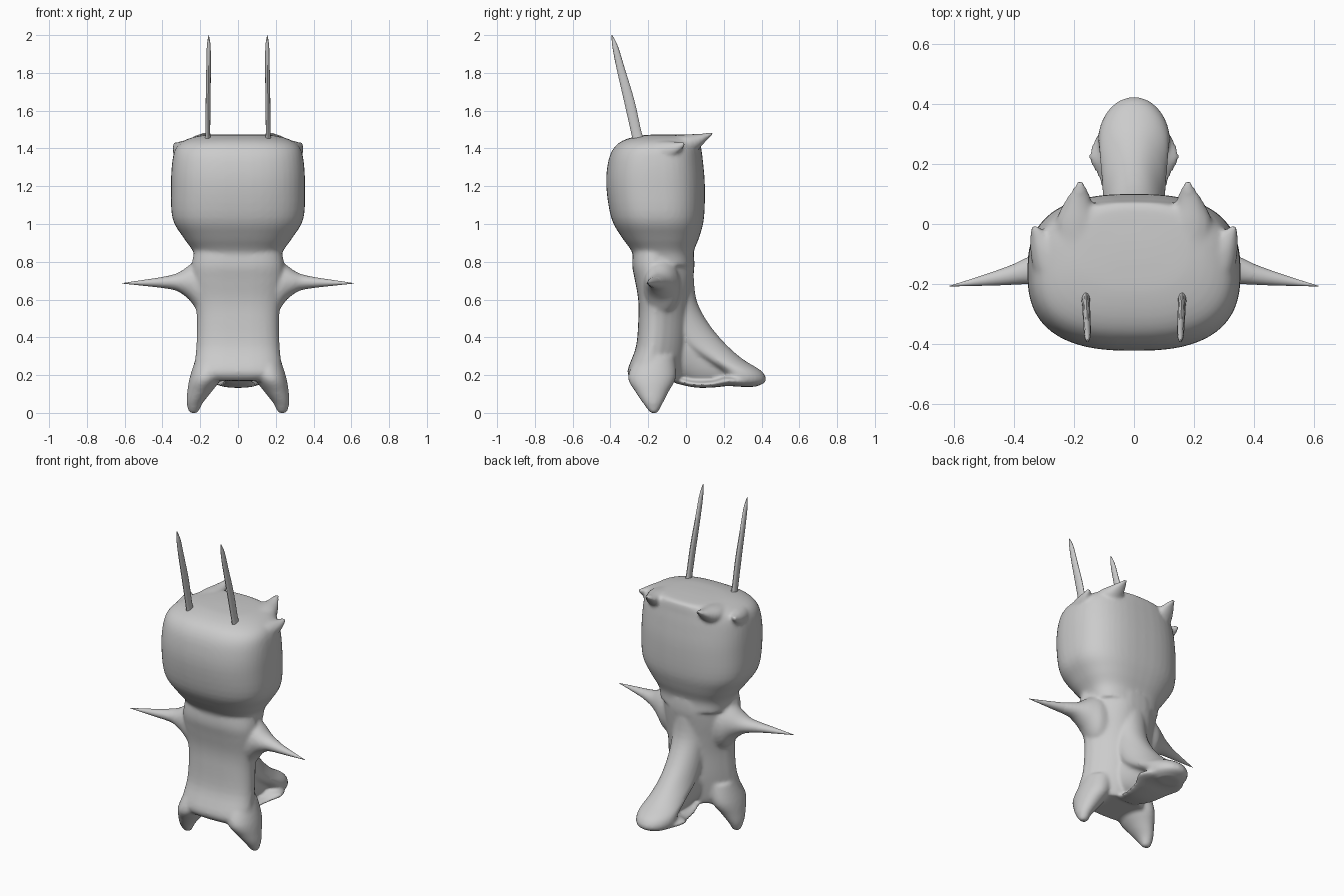
import bpy, bmesh, math
from mathutils import Vector

grey = bpy.data.materials.new("soft grey")
grey.diffuse_color = (0.6, 0.6, 0.6, 1)


def spline(rings, steps):
    """Catmull-Rom through the ring parameters."""
    out = []
    for i in range(len(rings) - 1):
        p0, p1 = rings[max(i - 1, 0)], rings[i]
        p2, p3 = rings[i + 1], rings[min(i + 2, len(rings) - 1)]
        for s in range(steps):
            t = s / steps
            out.append([b + 0.5 * t * (c - a + t * (2 * a - 5 * b + 4 * c - d + t * (3 * (b - c) + d - a)))
                        for a, b, c, d in zip(p0, p1, p2, p3)])
    return out + [list(rings[-1])]


def loft(name, axis, rings, power=2.0, steps=4, sides=32, taper=0.0):
    """Rings are (x, y, z, half size 1, half size 2); taper narrows the far half."""
    u, v = {"x": ((0, 1, 0), (0, 0, 1)), "y": ((1, 0, 0), (0, 0, 1)), "z": ((1, 0, 0), (0, 1, 0))}[axis]
    u, v = Vector(u), Vector(v)
    bm = bmesh.new()
    loops = []
    for x, y, z, a, b in spline(rings, steps):
        a, b = max(a, 0.001), max(b, 0.001)
        loop = []
        for k in range(sides):
            t = 2 * math.pi * k / sides
            c, s = math.cos(t), math.sin(t)
            c = math.copysign(abs(c) ** (2 / power), c)
            s = math.copysign(abs(s) ** (2 / power), s)
            c *= 1 - taper * max(0.0, s + 0.2) / 1.2
            loop.append(bm.verts.new(Vector((x, y, z)) + u * a * c + v * b * s))
        loops.append(loop)
    for l0, l1 in zip(loops, loops[1:]):
        for k in range(sides):
            j = (k + 1) % sides
            bm.faces.new((l0[k], l0[j], l1[j], l1[k]))
    bm.faces.new(loops[0][::-1])
    bm.faces.new(loops[-1])
    bmesh.ops.recalc_face_normals(bm, faces=bm.faces)
    me = bpy.data.meshes.new(name)
    bm.to_mesh(me)
    bm.free()
    me.materials.append(grey)
    ob = bpy.data.objects.new(name, me)
    bpy.context.collection.objects.link(ob)
    bpy.ops.object.select_all(action="DESELECT")
    bpy.context.view_layer.objects.active = ob
    ob.select_set(True)
    bpy.ops.object.shade_smooth_by_angle(angle=math.radians(50))
    return ob


def pair(name, axis, rings, **kw):
    """Left and right copies mirrored over x."""
    return [loft(f"{side}_{name}", axis, [(sx * r[0], *r[1:]) for r in rings], **kw)
            for side, sx in (("right", 1), ("left", -1))]


def profile(rows):
    """Rows (z, half width, front y, back y) to rings."""
    return [(0, (f + b) / 2, z, w, (b - f) / 2) for z, w, f, b in rows]


# Head, a rounded block narrowing to the neck
head = loft("head", "z", profile([
    (0.78, 0.22, -0.28, 0.04), (0.85, 0.235, -0.285, 0.04), (0.93, 0.29, -0.34, 0.07),
    (1.03, 0.347, -0.395, 0.095), (1.20, 0.355, -0.422, 0.10), (1.33, 0.348, -0.412, 0.09),
    (1.405, 0.328, -0.38, 0.08), (1.445, 0.278, -0.327, 0.075), (1.468, 0.20, -0.24, 0.06),
    (1.474, 0.10, -0.15, -0.03), (1.475, 0.01, -0.10, -0.08)]), power=2.6, sides=48)

# Torso, wide in front and narrowing to the back, with legs
torso = loft("torso", "z", profile([
    (0.17, 0.20, -0.28, -0.03), (0.22, 0.235, -0.31, -0.02), (0.35, 0.225, -0.265, 0.0),
    (0.50, 0.222, -0.252, 0.01), (0.60, 0.235, -0.253, 0.02), (0.70, 0.25, -0.27, 0.035),
    (0.78, 0.25, -0.285, 0.045), (0.86, 0.235, -0.28, 0.04)]), power=3.0, taper=0.42)
legs = pair("leg", "z", [
    (0.235, -0.17, 0.0, 0.024, 0.02), (0.23, -0.175, 0.05, 0.042, 0.052),
    (0.205, -0.18, 0.11, 0.064, 0.087), (0.17, -0.18, 0.19, 0.085, 0.128),
    (0.14, -0.16, 0.30, 0.08, 0.10)])

# Tail, a ridge down the back that swells into a rounded end
tail = loft("tail", "z", [
    (0, 0.315, 0.138, 0.07, 0.05), (0, 0.315, 0.165, 0.115, 0.107), (0, 0.29, 0.22, 0.122, 0.112),
    (0, 0.185, 0.285, 0.112, 0.115), (0, 0.075, 0.37, 0.105, 0.13), (0, 0.005, 0.48, 0.105, 0.11),
    (0, -0.03, 0.60, 0.11, 0.085), (0, -0.05, 0.74, 0.12, 0.09)], power=2.2, taper=0.22)
web = loft("tail_web", "y", [
    (0, -0.12, 0.32, 0.12, 0.15), (0, -0.03, 0.33, 0.10, 0.155),
    (0, 0.06, 0.30, 0.08, 0.15), (0, 0.16, 0.26, 0.07, 0.11), (0, 0.24, 0.22, 0.06, 0.06)])

# Thin flap under the tail reaching back to the body
flap = loft("tail_flap", "y", [
    (0, -0.06, 0.175, 0.07, 0.018), (0, 0.05, 0.152, 0.095, 0.018),
    (0, 0.15, 0.155, 0.118, 0.02), (0, 0.22, 0.17, 0.152, 0.028),
    (0, 0.30, 0.165, 0.122, 0.026), (0, 0.36, 0.165, 0.07, 0.02)])

# Shoulders flare out of the torso, arm spikes continue to a point
shoulders = pair("shoulder", "x", [
    (0.15, -0.13, 0.67, 0.10, 0.17), (0.21, -0.13, 0.675, 0.095, 0.14),
    (0.255, -0.138, 0.69, 0.082, 0.095), (0.30, -0.146, 0.692, 0.065, 0.06),
    (0.34, -0.152, 0.692, 0.05, 0.042), (0.42, -0.172, 0.69, 0.032, 0.027)], sides=24)
pair("arm", "x", [
    (0.34, -0.152, 0.692, 0.045, 0.038), (0.42, -0.172, 0.69, 0.031, 0.026),
    (0.52, -0.191, 0.688, 0.015, 0.013), (0.615, -0.207, 0.686, 0.001, 0.001)], sides=20)

# Tufts at the back corners and sides of the crown
tufts = pair("back_tuft", "y", [
    (0.185, -0.10, 1.42, 0.08, 0.045), (0.187, 0.0, 1.425, 0.075, 0.05),
    (0.187, 0.05, 1.43, 0.058, 0.047), (0.184, 0.085, 1.447, 0.041, 0.032),
    (0.18, 0.115, 1.466, 0.027, 0.017), (0.178, 0.145, 1.48, 0.01, 0.006)], sides=16)
tufts += pair("side_tuft", "y", [
    (0.24, -0.25, 1.39, 0.05, 0.05), (0.275, -0.15, 1.385, 0.06, 0.055),
    (0.292, -0.09, 1.39, 0.054, 0.05), (0.312, -0.045, 1.403, 0.036, 0.032),
    (0.332, -0.005, 1.425, 0.012, 0.01)], sides=16)

# Fuse everything but the thin spikes into one soft skin
bpy.ops.object.select_all(action="DESELECT")
for ob in [torso, head, tail, web, flap] + legs + shoulders + tufts:
    ob.select_set(True)
bpy.context.view_layer.objects.active = torso
bpy.ops.object.join()
torso.name = "body"
mod = torso.modifiers.new("fuse", "REMESH")
mod.mode = "VOXEL"
mod.voxel_size = 0.01
mod.use_smooth_shade = True
mod = torso.modifiers.new("soften", "SMOOTH")
mod.factor = 0.5
mod.iterations = 8

# Long thin antennae leaning forward
pair("antenna", "z", [
    (0.16, -0.245, 1.43, 0.019, 0.034), (0.16, -0.262, 1.48, 0.013, 0.028),
    (0.158, -0.30, 1.65, 0.013, 0.028), (0.156, -0.345, 1.82, 0.012, 0.022),
    (0.155, -0.375, 1.94, 0.010, 0.015), (0.155, -0.392, 2.0, 0.001, 0.002)], sides=12)
